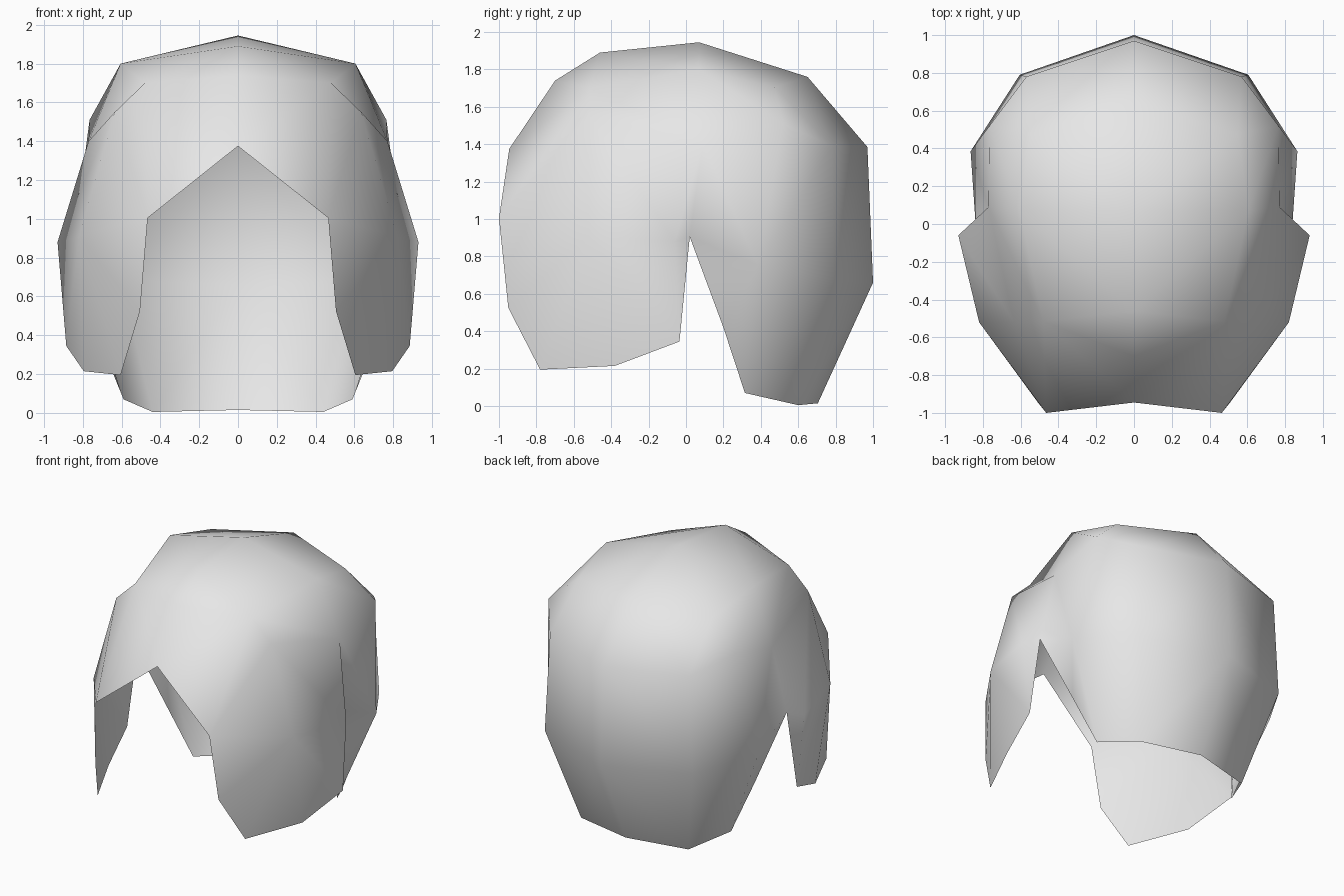
import bpy, bmesh

cube = bpy.data.objects.get("Cube")
if cube:
    bpy.data.objects.remove(cube, do_unlink=True)

# Key points of the left half, grouped by profile line
points = {
    # middle line, forehead over the crown to the nape
    "brow": (0, -.945, 1.375), "fore": (0, -.70, 1.74), "fringe": (0, -.46, 1.89),
    "crown": (0, .07, 1.945), "rear": (0, .65, 1.76), "back": (0, .97, 1.385),
    "low": (0, 1.0, .66), "nape": (0, .705, .015),
    # upper ridge
    "ridge_f": (.48, -.516, 1.70), "ridge_m": (.605, .07, 1.80), "ridge_b": (.55, .475, 1.705),
    "back_s": (.57, .78, 1.39), "low_s": (.605, .79, .68),
    # side
    "temple": (.635, -.52, 1.55), "side": (.77, .09, 1.40), "side_b": (.765, .52, 1.51),
    "cheek": (.82, -.52, .91), "flare": (.93, -.06, .88), "ear_b": (.865, .385, .75),
    "notch": (.84, .02, .905),
    # front rim
    "rim1": (.465, -1.0, 1.005), "rim2": (.505, -.95, .525), "rim3": (.605, -.78, .195),
    "rim4": (.795, -.38, .215), "rim5": (.885, -.035, .345),
    # back rim
    "hem1": (.705, .20, .42), "hem2": (.59, .315, .07), "hem3": (.44, .60, .005),
}

bm = bmesh.new()
v = {name: bm.verts.new(co) for name, co in points.items()}


def strip(upper, lower):
    """Fill between two lines of points; a repeated name makes a triangle."""
    a, b = upper.split(), lower.split()
    for i in range(len(a) - 1):
        ring = list(dict.fromkeys((a[i], b[i], b[i + 1], a[i + 1])))
        if len(ring) > 2:
            bm.faces.new([v[n] for n in ring])


# Top of the shell
strip("brow fore fringe crown rear back low nape",
      "rim1 ridge_f ridge_f ridge_m ridge_b back_s low_s hem3")
# Shoulder of the shell
strip("rim1 ridge_f ridge_m ridge_b back_s low_s hem3",
      "rim1 temple side side_b side_b ear_b hem2")
# Sides
strip("rim1 temple side side side_b",
      "rim1 cheek flare notch ear_b")
# Front side panel
strip("rim1 cheek cheek cheek flare notch",
      "rim2 rim2 rim3 rim4 rim5 rim5")
# Back side panel
strip("notch ear_b ear_b",
      "notch hem1 hem2")

# Face everything outward
bmesh.ops.recalc_face_normals(bm, faces=bm.faces)
bm.normal_update()
if sum(f.normal.dot(f.calc_center_median() - v["crown"].co * .5) for f in bm.faces) < 0:
    bmesh.ops.reverse_faces(bm, faces=bm.faces)
for f in bm.faces:
    f.smooth = True

mesh = bpy.data.meshes.new("hair_shell")
bm.to_mesh(mesh)
bm.free()
shell = bpy.data.objects.new("hair_shell", mesh)
bpy.context.collection.objects.link(shell)

# Right half
mirror = shell.modifiers.new("Mirror", 'MIRROR')
mirror.use_clip = True
mirror.merge_threshold = .001

# Colour
mat = bpy.data.materials.new("light_grey")
mat.use_nodes = True
colour = (.8, .8, .8, 1)
mat.diffuse_color = colour
mat.node_tree.nodes["Principled BSDF"].inputs["Base Color"].default_value = colour
mesh.materials.append(mat)
